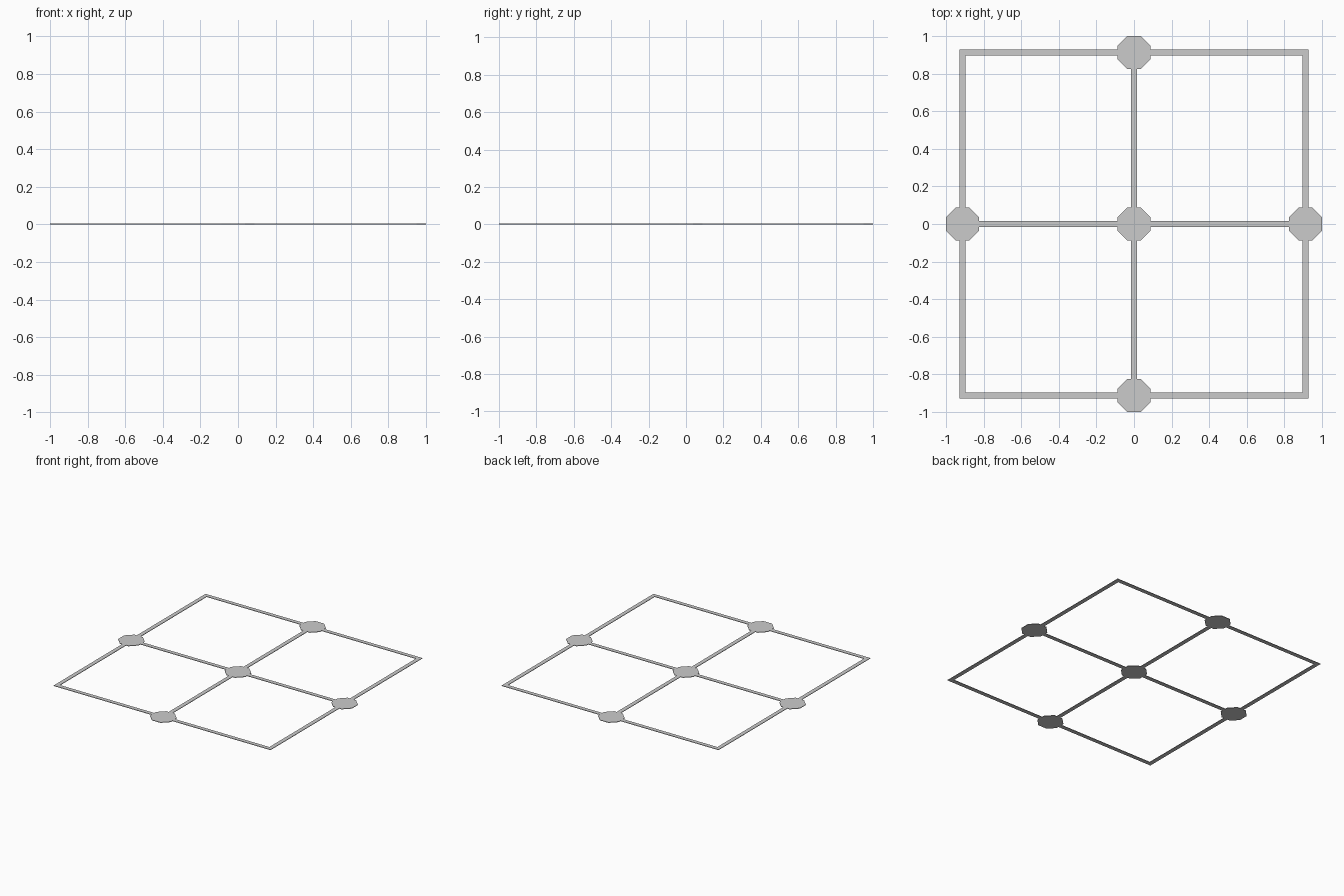
import bpy, bmesh, math

if "Cube" in bpy.data.objects:
    bpy.data.objects.remove(bpy.data.objects["Cube"])

R = 0.912      # distance of bar centre lines and outer plates
W = 0.032      # bar width
H = 0.004      # sheet thickness


def bar(name, a, b):
    # Thin strip spanning corner a to corner b
    (x0, y0), (x1, y1) = a, b
    bm = bmesh.new()
    bmesh.ops.create_cube(bm, size=1)
    for v in bm.verts:
        v.co.x = x1 if v.co.x > 0 else x0
        v.co.y = y1 if v.co.y > 0 else y0
        v.co.z = H if v.co.z > 0 else 0
    finish(name, bm)


def plate(name, x, y):
    # Thin octagonal node, flat side facing each axis
    bm = bmesh.new()
    r = 0.088 / math.cos(math.pi / 8)
    ring = [bm.verts.new((x + r * math.cos((i + .5) * math.pi / 4),
                          y + r * math.sin((i + .5) * math.pi / 4), 0)) for i in range(8)]
    face = bm.faces.new(ring)
    top = bmesh.ops.extrude_face_region(bm, geom=[face])["geom"]
    for v in top:
        if isinstance(v, bmesh.types.BMVert):
            v.co.z = H
    bmesh.ops.recalc_face_normals(bm, faces=bm.faces)
    finish(name, bm)


def finish(name, bm):
    me = bpy.data.meshes.new(name)
    bm.to_mesh(me)
    bm.free()
    bpy.context.collection.objects.link(bpy.data.objects.new(name, me))


h = W / 2
o, i = R + h, R - h
# Outer square frame
for s, n in ((-1, "front"), (1, "back")):
    bar(n + "_rail", (-o, s * R - h), (o, s * R + h))
for s, n in ((-1, "left"), (1, "right")):
    bar(n + "_rail", (s * R - h, -i), (s * R + h, i))
# Inner cross
bar("cross_bar_x", (-i, -h), (i, h))
for s, n in ((-1, "front"), (1, "back")):
    bar("cross_bar_" + n, (-h, min(s * h, s * i)), (h, max(s * h, s * i)))
# Node plates
for n, x, y in (("centre", 0, 0), ("left", -R, 0), ("right", R, 0),
                ("front", 0, -R), ("back", 0, R)):
    plate(n + "_node", x, y)
